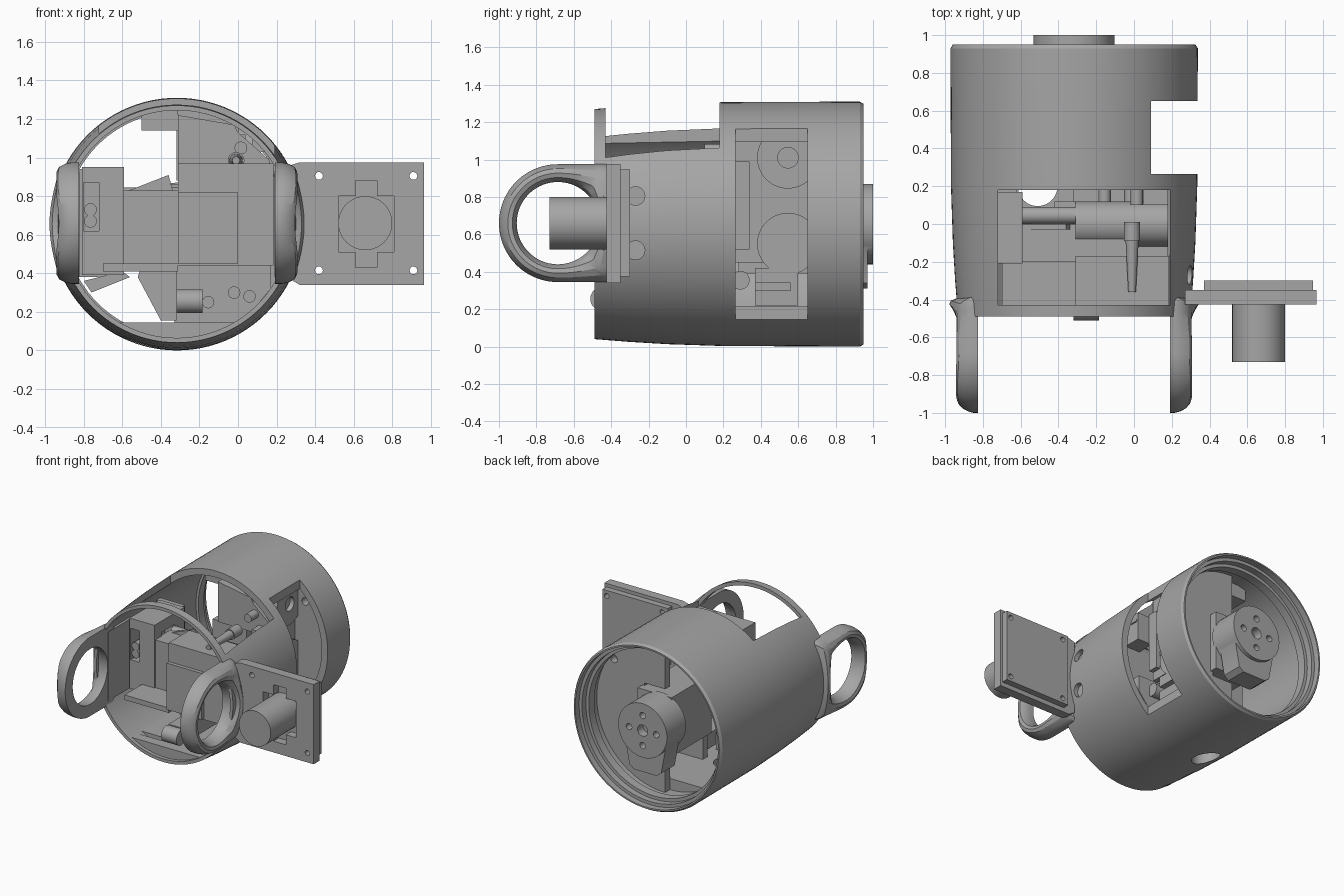
import bpy, bmesh
from math import sin, cos, pi, sqrt
from mathutils import Vector, Matrix

if "Cube" in bpy.data.objects:
    bpy.data.objects.remove(bpy.data.objects["Cube"])

CX, CZ = -0.317, 0.655         # tube axis
GREY = bpy.data.materials.new('dark_grey')
GREY.diffuse_color = (.38, .38, .38, 1)
GREY.use_nodes = True
GREY.node_tree.nodes["Principled BSDF"].inputs["Base Color"].default_value = GREY.diffuse_color


def finish(name, bm, smooth=True):
    bmesh.ops.recalc_face_normals(bm, faces=bm.faces)
    me = bpy.data.meshes.new(name)
    bm.to_mesh(me)
    bm.free()
    me.materials.append(GREY)
    ob = bpy.data.objects.new(name, me)
    bpy.context.collection.objects.link(ob)
    if smooth:
        shade(ob)
    return ob


def activate(ob):
    bpy.ops.object.select_all(action='DESELECT')
    ob.select_set(True)
    bpy.context.view_layer.objects.active = ob


def shade(ob):
    activate(ob)
    bpy.ops.object.shade_smooth_by_angle(angle=0.45)


def box(name, x0, x1, y0, y1, z0, z1):
    bm = bmesh.new()
    bmesh.ops.create_cube(bm, size=1)
    for v in bm.verts:
        v.co = Vector(((x0 + x1) / 2 + v.co.x * (x1 - x0), (y0 + y1) / 2 + v.co.y * (y1 - y0),
                       (z0 + z1) / 2 + v.co.z * (z1 - z0)))
    return finish(name, bm, False)


def cyl(name, axis, a0, a1, c, r, seg=40, r2=None):
    """Cylinder along an axis from a0 to a1; c = the other two coordinates in order."""
    bm = bmesh.new()
    bmesh.ops.create_cone(bm, cap_ends=True, segments=seg, radius1=r, radius2=r2 or r, depth=a1 - a0)
    m = (a0 + a1) / 2
    rot, pos = {'x': (Matrix.Rotation(pi / 2, 4, 'Y'), (m, c[0], c[1])),
                'y': (Matrix.Rotation(-pi / 2, 4, 'X'), (c[0], m, c[1])),
                'z': (Matrix(), (c[0], c[1], m))}[axis]
    bm.transform(Matrix.Translation(pos) @ rot)
    return finish(name, bm)


def prism(name, pts, y0, y1):
    """Outline in x,z pushed along y."""
    bm = bmesh.new()
    f = bm.faces.new([bm.verts.new((x, y0, z)) for x, z in pts])
    r = bmesh.ops.extrude_face_region(bm, geom=[f])
    bmesh.ops.translate(bm, vec=(0, y1 - y0, 0), verts=[v for v in r['geom'] if isinstance(v, bmesh.types.BMVert)])
    return finish(name, bm, False)


def boolean(ob, others, op='DIFFERENCE'):
    for o in others:
        activate(ob)
        m = ob.modifiers.new('cut', 'BOOLEAN')
        m.operation, m.object, m.solver = op, o, 'EXACT'
        bpy.ops.object.modifier_apply(modifier='cut')
        bpy.data.objects.remove(o)
    shade(ob)
    return ob


# tube shell: revolved profile (y, r)
prof = [(-.49, .615), (-.3, .63), (-.1, .642), (.2, .652), (.93, .655), (.95, .642), (.95, .63), (.9, .63),
        (.9, .605), (.85, .605), (.85, .58), (.78, .58), (.78, .6), (.2, .6), (-.49, .59)]
bm = bmesh.new()
N = 96
rings = [[bm.verts.new((CX + r * sin(2 * pi * i / N), y, CZ + r * cos(2 * pi * i / N))) for y, r in prof]
         for i in range(N)]
for i in range(N):
    a, b = rings[i], rings[(i + 1) % N]
    for j in range(len(prof)):
        k = (j + 1) % len(prof)
        bm.faces.new((a[j], a[k], b[k], b[j]))
shell = finish('tube_shell', bm)
cuts = [box('c', -.72, .19, -.43, .18, .9, 1.5), box('c', .09, .6, .265, .65, -.1, 1.5),
        cyl('c', 'z', -.1, .3, (-.51, .2), .105)]
for z in (.515, .805):
    cuts += [cyl('c', 'x', .2, .5, (-.27, z), .05, 24), cyl('c', 'x', -1.2, -.84, (-.27, z), .05, 24)]
boolean(shell, cuts)

# floor chord inside the bottom of the tube
floor = cyl('floor_slab', 'y', -.46, .66, (CX, CZ), .595, 96, .61)
boolean(floor, [box('c', -2, 2, -1, 2, .145, 2), cyl('c', 'z', -.1, .3, (-.51, .2), .105),
                box('c', -.62, -.35, -.38, -.33, .08, .3)])

# rear bulkhead covering the right half
bulk = cyl('rear_bulkhead', 'y', .66, .72, (CX, CZ), .61, 96)
boolean(bulk, [box('c', -2, -.32, 0, 2, -1, 2), box('c', -.4, -.14, 0, 2, .36, .88),
               cyl('c', 'y', 0, 2, (.13, 1.0), .03, 20)])


# side hoops: rounded section swept around a ring with a squared-off rear tab
def hoop(name, side):
    bm = bmesh.new()
    sec = [(0, 0), (0, .35), (.08, .68), (.25, .93), (.5, 1), (.75, .93), (.92, .68), (1, .35), (1, 0)]
    yc, n, loops = -.685, 96, []
    for i in range(n):
        a = 2 * pi * i / n
        c, s = cos(a), sin(a)
        R = .315
        if c > 0:
            R = min(.315 / max(abs(s), 1e-4), .30 / max(c, 1e-4))
        row = []
        for u, h in sec:
            rad = .22 + (R - .22) * u
            y, z = yc + c * rad, .66 + s * rad
            blend = max(0, min(1, (y + .62) / .22))
            flat = .625 - .8 * max(0, abs(s * rad) - .25) ** 1.5
            wrap = sqrt(.665 ** 2 - (z - CZ) ** 2)
            out = flat + (wrap - flat) * blend
            taper = 1 - .4 * max(0, (-.9 - y) / .1) ** 2
            row.append(bm.verts.new((CX + side * (.508 + (out - .508) * h * taper), y, z)))
        loops.append(row)
    for i in range(n):
        a, b = loops[i], loops[(i + 1) % n]
        for j in range(len(sec)):
            k = (j + 1) % len(sec)
            bm.faces.new((a[j], a[k], b[k], b[j]))
    finish(name, bm)
    # mounting tab behind the shell holes, with a screw in each
    x0, x1 = sorted((CX + side * .505, CX + side * .55))
    tab = box(name + '_tab', x0, x1, -.46, -.16, .38, .93)
    boolean(tab, [cyl('c', 'x', -2, 2, (-.27, z), .022, 20) for z in (.515, .805)])


hoop('hoop_left', -1)
hoop('hoop_right', 1)

# camera board on the right: front plate, back plate, cross cutout and lens barrel
front = prism('board_front_plate', [(.27, .37), (.32, .34), (.965, .34), (.965, .975), (.32, .975), (.27, .96)],
              -.425, -.35)
back = box('board_back_plate', .37, .948, -.35, -.30, .375, .948)
for ob in (front, back):
    boolean(ob, [cyl('c', 'y', -1, 0, (x, z), .02, 20) for x in (.42, .91) for z in (.415, .905)])
boolean(front, [box('c', .52, .81, -.6, -.36, .51, .80), box('c', .61, .72, -.6, -.36, .43, .88)])
cyl('lens_barrel', 'y', -.73, -.355, (.66, .66), .14, 48)

# rear output horn: disc with arm and screw holes
horn = cyl('output_horn', 'y', .76, 1.0, (CX, CZ), .215, 56)
arm = prism('c', [(-.52, .66), (-.46, .34), (-.42, .31), (-.22, .31), (-.18, .34), (-.12, .66)], .8, .97)
boolean(horn, [arm], 'UNION')
boolean(horn, [cyl('c', 'y', .93, 1.1, (CX + dx, CZ + dz), r, 20) for dx, dz, r in
               ((0, 0, .045), (.12, 0, .025), (-.12, 0, .025), (0, .12, .025), (0, -.12, .025))])
box('rear_servo', -.42, -.12, .28, .78, .39, .86)

# central electronics block and layered covers
box('main_block', -.60, .0, -.2, .0, .44, .83)
box('main_cover', -.31, -.0, -.46, -.43, .45, .82)
box('front_tray', -.70, -.31, -.43, .0, .41, .45)
box('right_block', -.31, .185, -.43, -.17, .44, .97)
box('centre_shelf', -.42, .18, -.17, .12, .44, .76)
prism('wedge_cover', [(-.59, .82), (-.32, .76), (-.36, .91)], -.03, .0)
cyl('shelf_roller', 'x', -.31, .18, (.0, .74), .12)
cyl('cross_pin', 'x', -.60, -.31, (.045, .80), .045, 24)
box('cross_bar', .05, .18, .1, .26, .75, .97)
cyl('pin_shaft', 'y', -.36, -.08, (-.01, .985), .02, 20, .035)
cyl('pin_head', 'y', -.09, .01, (-.01, .985), .043, 24)

# left bracket with slot
bracket = box('left_bracket', -.81, -.59, -.21, .17, .39, .95)
boolean(bracket, [box('c', -.80, -.72, -.3, -.08, .62, .87), box('c', -.68, -.5, -.12, .05, .5, .86)])
for z in (.67, .73):
    cyl('bracket_screw', 'y', -.2, -.05, (-.765, z), .033, 20)
box('left_strut', -.84, -.62, .17, .22, .38, .94)

# lower front fittings
prism('slanted_panel', [(-.52, .38), (-.40, .155), (-.32, .155), (-.32, .44), (-.5, .44)], -.1, .08)
cyl('front_roller', 'x', -.32, -.185, (-.45, .255), .062, 28)
box('front_roller_mount', -.32, -.185, -.42, .2, .195, .315)
prism('lower_mount', [(-.33, .14), (.02, .14), (.17, .32), (.17, .45), (-.33, .45)], .2, .26)
for x, z in ((-.155, .25), (-.02, .3), (.06, .28)):
    cyl('lower_screw', 'y', .12, .21, (x, z), .032, 20)
prism('brace', [(-.80, .36), (-.76, .30), (-.56, .38), (-.6, .41)], -.2, .0)

# upper rear fittings
box('upper_boss', -.50, -.31, .3, .66, 1.14, 1.245)
prism('upper_mount', [(-.31, .9), (.19, .9), (.16, .99), (.0, 1.13), (-.02, 1.17), (-.31, 1.22)], .19, .25)
cyl('upper_screw', 'y', .1, .2, (.015, 1.05), .033, 20)

# side servo plates seen through the right window
plate = box('side_plate', .0, .04, .26, .66, .45, 1.12)
boolean(plate, [cyl('c', 'x', -1, 1, (.43, 1.01), .025, 20), cyl('c', 'x', -1, 1, (.3, .78), .025, 20)])
for z in (1.01, .55):
    boss = cyl('side_boss', 'x', .0, .075, (.545, z), .165, 48)
    boolean(boss, [box('c', -1, 1, .65, 1, -1, 2), cyl('c', 'x', .02, 1, (.545, z), .055, 28)])
box('side_riser', .02, .075, .26, .34, .52, .99)
side_box = box('lower_side_box', -.12, .07, .37, .6, .22, .42)
boolean(side_box, [box('c', 0, 1, .36, .56, .30, .34)])
cyl('lower_side_boss', 'x', -.1, .07, (.29, .355), .05, 24)
